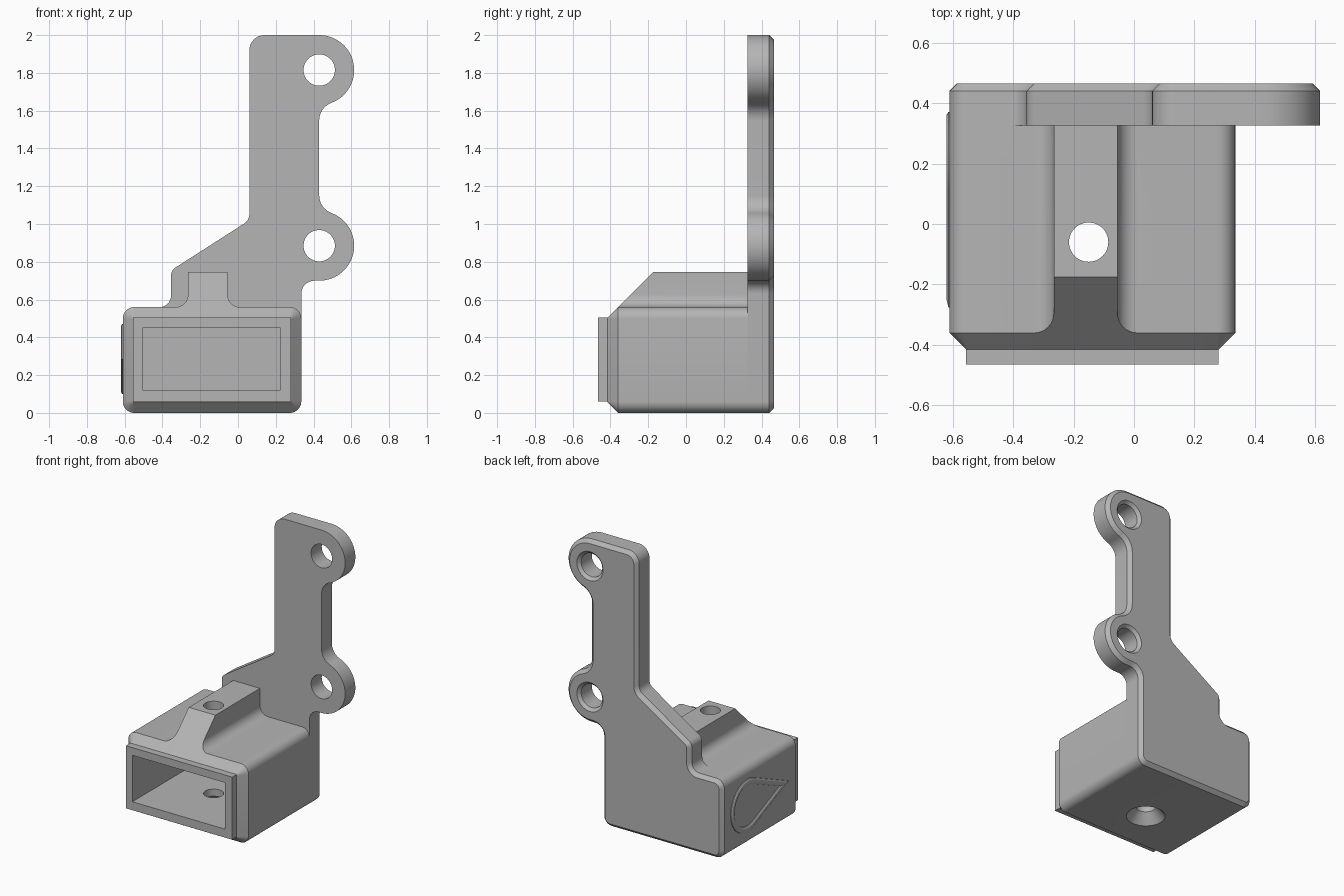
import bpy, bmesh, math
from mathutils import Vector, Matrix

if "Cube" in bpy.data.objects:
    bpy.data.objects.remove(bpy.data.objects["Cube"])

grey = bpy.data.materials.new("plain grey")
grey.use_nodes = True
grey.diffuse_color = (0.46, 0.46, 0.46, 1)
grey.node_tree.nodes["Principled BSDF"].inputs["Base Color"].default_value = (0.46, 0.46, 0.46, 1)


def finish(name, bm):
    bmesh.ops.recalc_face_normals(bm, faces=bm.faces)
    mesh = bpy.data.meshes.new(name)
    bm.to_mesh(mesh)
    bm.free()
    mesh.materials.append(grey)
    obj = bpy.data.objects.new(name, mesh)
    bpy.context.collection.objects.link(obj)
    return obj


def arc(cx, cz, r, start, end, steps=16):
    angles = [math.radians(start + (end - start) * i / steps) for i in range(steps + 1)]
    return [Vector((cx + r * math.cos(a), cz + r * math.sin(a))) for a in angles]


def rounded(corners, steps=8):
    """Polygon from (x, z, radius) corners, each turned into a tangent arc."""
    out = []
    for i, (x, z, r) in enumerate(corners):
        p = Vector((x, z))
        if r == 0:
            out.append(p)
            continue
        a = (Vector(corners[i - 1][:2]) - p).normalized()
        b = (Vector(corners[(i + 1) % len(corners)][:2]) - p).normalized()
        half = a.angle(b) / 2
        centre = p + (a + b).normalized() * r / math.sin(half)
        t = r / math.tan(half)
        va, vb = p + a * t - centre, p + b * t - centre
        sweep = va.angle(vb)
        for k in range(steps + 1):
            f = k / steps
            out.append(centre + (va * math.sin((1 - f) * sweep) + vb * math.sin(f * sweep)) / math.sin(sweep))
    return out


def inset(points, d):
    """Move a clockwise outline inwards by d."""
    out = []
    for i, p in enumerate(points):
        a = (p - points[i - 1]).normalized()
        b = (points[(i + 1) % len(points)] - p).normalized()
        na, nb = Vector((a.y, -a.x)), Vector((b.y, -b.x))
        out.append(p + (na + nb) * d / (1 + na.dot(nb)))
    return out


def loft(name, rings):
    """Skin equal outlines placed at successive y, with flat end caps."""
    bm = bmesh.new()
    loops = [[bm.verts.new((p.x, y, p.y)) for p in pts] for pts, y in rings]
    for la, lb in zip(loops, loops[1:]):
        for i in range(len(la)):
            bm.faces.new((la[i - 1], la[i], lb[i], lb[i - 1]))
    bm.faces.new(loops[0])
    bm.faces.new(loops[-1])
    return finish(name, bm)


def rect(x0, x1, z0, z1, r=0):
    return rounded([(x0, z0, r), (x0, z1, r), (x1, z1, r), (x1, z0, r)])


def cone(name, centre, r1, r2, depth, along_y=False):
    bm = bmesh.new()
    turn = Matrix.Rotation(math.radians(90), 4, "X") if along_y else Matrix()
    bmesh.ops.create_cone(bm, cap_ends=True, segments=48, radius1=r1, radius2=r2,
                          depth=depth, matrix=Matrix.Translation(centre) @ turn)
    return finish(name, bm)


def cut(obj, cutters):
    bpy.context.view_layer.objects.active = obj
    for c in cutters:
        mod = obj.modifiers.new("cut", "BOOLEAN")
        mod.operation, mod.solver, mod.object = "DIFFERENCE", "EXACT", c
        bpy.ops.object.modifier_apply(modifier=mod.name)


# Mounting plate with two ears
EAR_X, EAR_R, FILLET = 0.43, 0.185, 0.1
ears = (1.815, 0.885)
rise = math.sqrt((EAR_R + FILLET) ** 2 - FILLET ** 2)
tilt = math.degrees(math.atan2(rise, FILLET))
left_side = [(0.335, 0, 0.06), (-0.61, 0, 0.06), (-0.61, 0.56, 0.06), (-0.355, 0.56, 0.06),
             (-0.355, 0.754, 0.05), (0.06, 1.02, 0.06), (0.06, 2, 0.08)]
ear_side = []
ear_side += arc(EAR_X, ears[0], EAR_R, 90, -tilt, 32)
ear_side += arc(EAR_X + FILLET, ears[0] - rise, FILLET, 180 - tilt, 180)[1:]
ear_side += arc(EAR_X + FILLET, ears[1] + rise, FILLET, 180, 180 + tilt)
ear_side += arc(EAR_X, ears[1], EAR_R, tilt, -90, 32)[1:]
outline = rounded(left_side + [(p.x, p.y, 0) for p in ear_side] + [(0.335, 0.70, 0.07)])
plate = loft("mounting_plate", [(outline, 0.325), (outline, 0.44), (inset(outline, 0.025), 0.465)])

cutters = []
for z in ears:
    cutters.append(cone("ear_hole_cutter", (EAR_X, 0.4, z), 0.083, 0.083, 0.4, True))
    cutters.append(cone("ear_chamfer_cutter", (EAR_X, 0.46, z), 0.078, 0.118, 0.04, True))
    # widest end of the chamfer faces the back
    cutters[-1].data.transform(Matrix.Translation((0, 0.92, 0)) @ Matrix.Scale(-1, 4, (0, 1, 0)))
    cutters[-1].data.flip_normals()
for c in cutters[1::2]:
    # keep the wide end at the back whichever way the cone was turned
    wide = max(c.data.vertices, key=lambda v: abs(v.co.x - EAR_X))
    if wide.co.y < 0.46:
        c.data.transform(Matrix.Translation((0, 0.92, 0)) @ Matrix.Scale(-1, 4, (0, 1, 0)))
        c.data.flip_normals()
cut(plate, cutters)

# Hollow housing, chamfered towards the front
shell = rect(-0.61, 0.335, 0, 0.56, 0.06)
body = loft("housing", [(inset(shell, 0.055), -0.415), (shell, -0.36), (shell, 0.325)])
lip = loft("front_lip", [(rect(-0.555, 0.28, 0.06, 0.505), y) for y in (-0.465, -0.415)])
cavity = loft("cavity_cutter", [(rect(-0.505, 0.225, 0.12, 0.45), y) for y in (-0.6, 0.4)])

# Screw block on top with a sloped front
block_shape = rounded([(-0.36, 0.53, 0), (-0.36, 0.56, 0), (-0.265, 0.56, 0.065), (-0.265, 0.745, 0),
                       (-0.055, 0.745, 0), (-0.055, 0.56, 0.065), (0.04, 0.56, 0), (0.04, 0.53, 0)])
block = loft("screw_block", [(block_shape, -0.36), (block_shape, 0.325)])
for v in block.data.vertices:
    if v.co.y < 0:
        v.co.y = v.co.z - 0.92

# Vertical screw hole, countersunk underneath
screw = cone("screw_hole_cutter", (-0.15, -0.06, 0.4), 0.065, 0.065, 1.2)
sink = cone("countersink_cutter", (-0.15, -0.06, 0.03), 0.135, 0.065, 0.08)
cut(body, [cavity, screw, sink])
cut(lip, [cavity])
cut(block, [screw])

for c in cutters + [cavity, screw, sink]:
    bpy.data.objects.remove(c)

# Raised teardrop outline on the side wall
CY, CZ, R, TIP = 0.185, 0.285, 0.165, -0.225
open_angle = math.degrees(math.acos(R / (CY - TIP)))
path = [Vector((TIP, CZ))] + arc(CY, CZ, R, 180 - open_angle, open_angle - 180, 40)
bm = bmesh.new()
rings = []
for d, h in ((-0.022, 0.005), (-0.02, -0.004), (-0.01, -0.01), (0.01, -0.01), (0.02, -0.004), (0.022, 0.005)):
    rings.append([bm.verts.new((-0.61 + h, p.x, p.y)) for p in inset(path, d)])
for la, lb in zip(rings, rings[1:] + rings[:1]):
    for i in range(len(la)):
        bm.faces.new((la[i - 1], la[i], lb[i], lb[i - 1]))
ridge = finish("teardrop_ridge", bm)

# Smooth the rounded surfaces, keep the corners sharp
bpy.ops.object.select_all(action="DESELECT")
for obj in (plate, body, lip, block, ridge):
    obj.select_set(True)
bpy.context.view_layer.objects.active = plate
bpy.ops.object.shade_smooth_by_angle(angle=math.radians(30))
